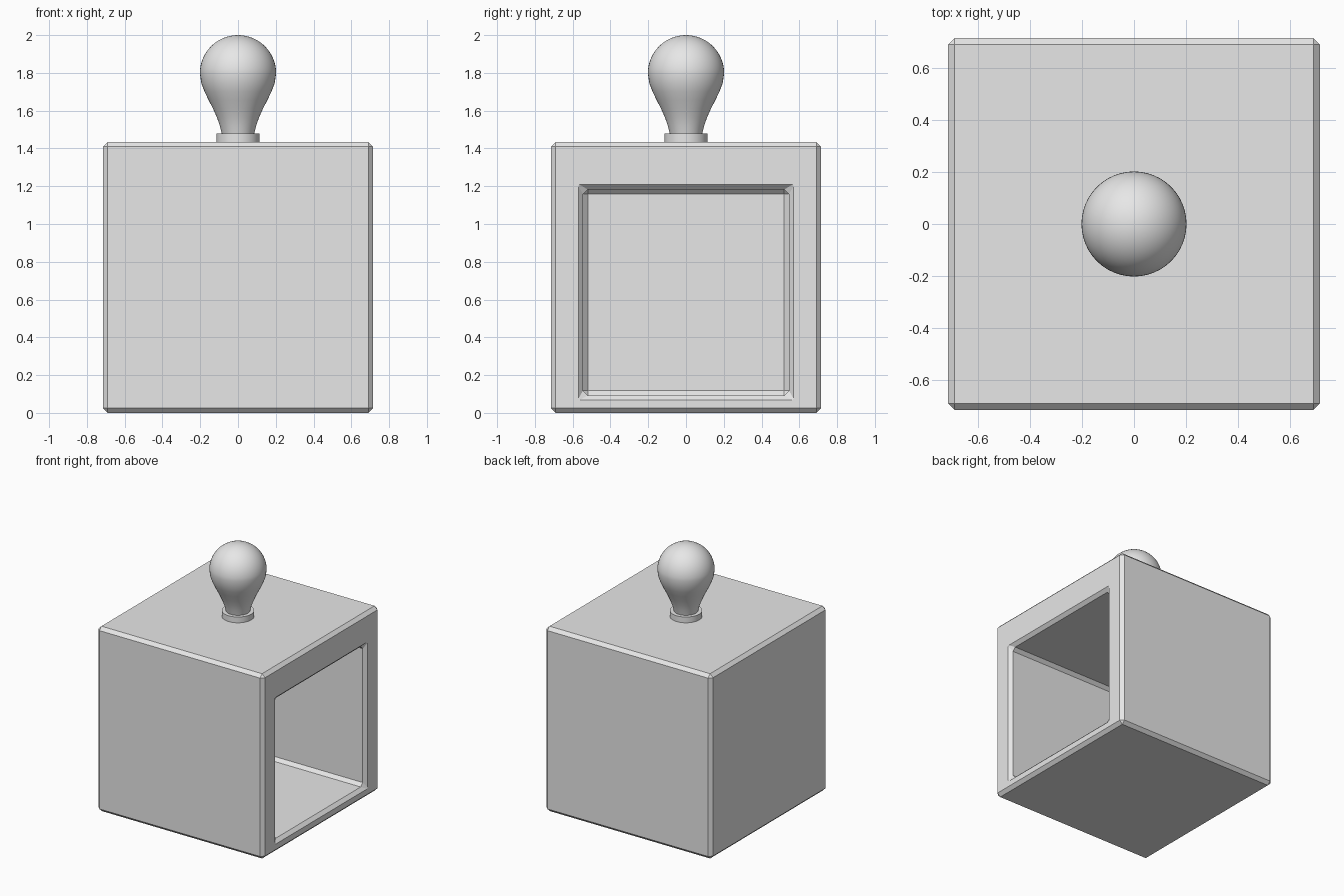
import bpy, bmesh, math
from mathutils import Vector

old = bpy.data.objects.get("Cube")
if old:
    bpy.data.objects.remove(old, do_unlink=True)

# Single flat grey
grey = bpy.data.materials.new("plain grey")
grey.use_nodes = True
COLOUR = (0.8, 0.8, 0.8, 1)
grey.diffuse_color = COLOUR
grey.node_tree.nodes["Principled BSDF"].inputs["Base Color"].default_value = COLOUR

HALF, TOP, CHAMFER = 0.715, 1.435, 0.025


def finish(bm, name, smooth=False):
    bmesh.ops.recalc_face_normals(bm, faces=bm.faces[:])
    mesh = bpy.data.meshes.new(name)
    bm.to_mesh(mesh)
    bm.free()
    obj = bpy.data.objects.new(name, mesh)
    bpy.context.collection.objects.link(obj)
    mesh.materials.append(grey)
    if smooth:
        bpy.ops.object.select_all(action='DESELECT')
        obj.select_set(True)
        bpy.context.view_layer.objects.active = obj
        bpy.ops.object.shade_smooth_by_angle(angle=math.radians(30))
    return obj


def chamfered_box(bm, low, high):
    low, high = Vector(low), Vector(high)
    verts = bmesh.ops.create_cube(bm, size=1)["verts"]
    for v in verts:
        v.co = (low + high) / 2 + v.co * (high - low)
    bmesh.ops.bevel(bm, geom=bm.edges[:], offset=CHAMFER, segments=1,
                    affect='EDGES', profile=0.5)


# Outer box with chamfered edges
bm = bmesh.new()
chamfered_box(bm, (-HALF, -HALF, 0), (HALF, HALF, TOP))
box = finish(bm, "hollow_box")

# Pocket cutter, flared where it leaves the open side
bm = bmesh.new()
REACH, CENTRE = 0.545, 0.638
chamfered_box(bm, (-REACH, -REACH, CENTRE - REACH), (HALF, REACH, CENTRE + REACH))
for v in bm.verts:
    if v.co.x > HALF - 2 * CHAMFER:
        if v.co.x > HALF - CHAMFER / 2:
            # End cap: spread to the flared mouth, just past the surface
            grow = (REACH + CHAMFER * 1.4) / (REACH - CHAMFER)
            v.co.x = HALF + CHAMFER * 0.4
            v.co.y *= grow
            v.co.z = CENTRE + (v.co.z - CENTRE) * grow
cutter = finish(bm, "pocket_cutter")
cutter.hide_render = True

cut = box.modifiers.new("pocket", 'BOOLEAN')
cut.operation = 'DIFFERENCE'
cut.solver = 'EXACT'
cut.object = cutter
bpy.context.view_layer.objects.active = box
bpy.ops.object.modifier_apply(modifier=cut.name)
bpy.data.objects.remove(cutter, do_unlink=True)


def lathe(name, profile, steps=48):
    bm = bmesh.new()
    verts = [bm.verts.new((r, 0, z)) for r, z in profile]
    edges = [bm.edges.new(pair) for pair in zip(verts, verts[1:])]
    bmesh.ops.spin(bm, geom=verts + edges, cent=(0, 0, 0), axis=(0, 0, 1),
                   angle=math.tau, steps=steps)
    bmesh.ops.remove_doubles(bm, verts=bm.verts[:], dist=0.0005)
    return finish(bm, name, smooth=True)


# Collar disc under the knob
lathe("knob_collar", [(0, TOP - 0.01), (0.114, TOP - 0.01), (0.114, 1.48), (0, 1.48)])

# Bulb knob: flared neck running into a ball
RADIUS, MIDDLE = 0.202, 1.798
neck = [(0, 1.475), (0.085, 1.475), (0.096, 1.52), (0.112, 1.565),
        (0.132, 1.61), (0.155, 1.655), (0.177, 1.7), (0.194, 1.745)]
ball = [(RADIUS * math.cos(a), MIDDLE + RADIUS * math.sin(a))
        for a in (math.pi / 2 * i / 14 for i in range(15))]
lathe("bulb_knob", neck + ball)
